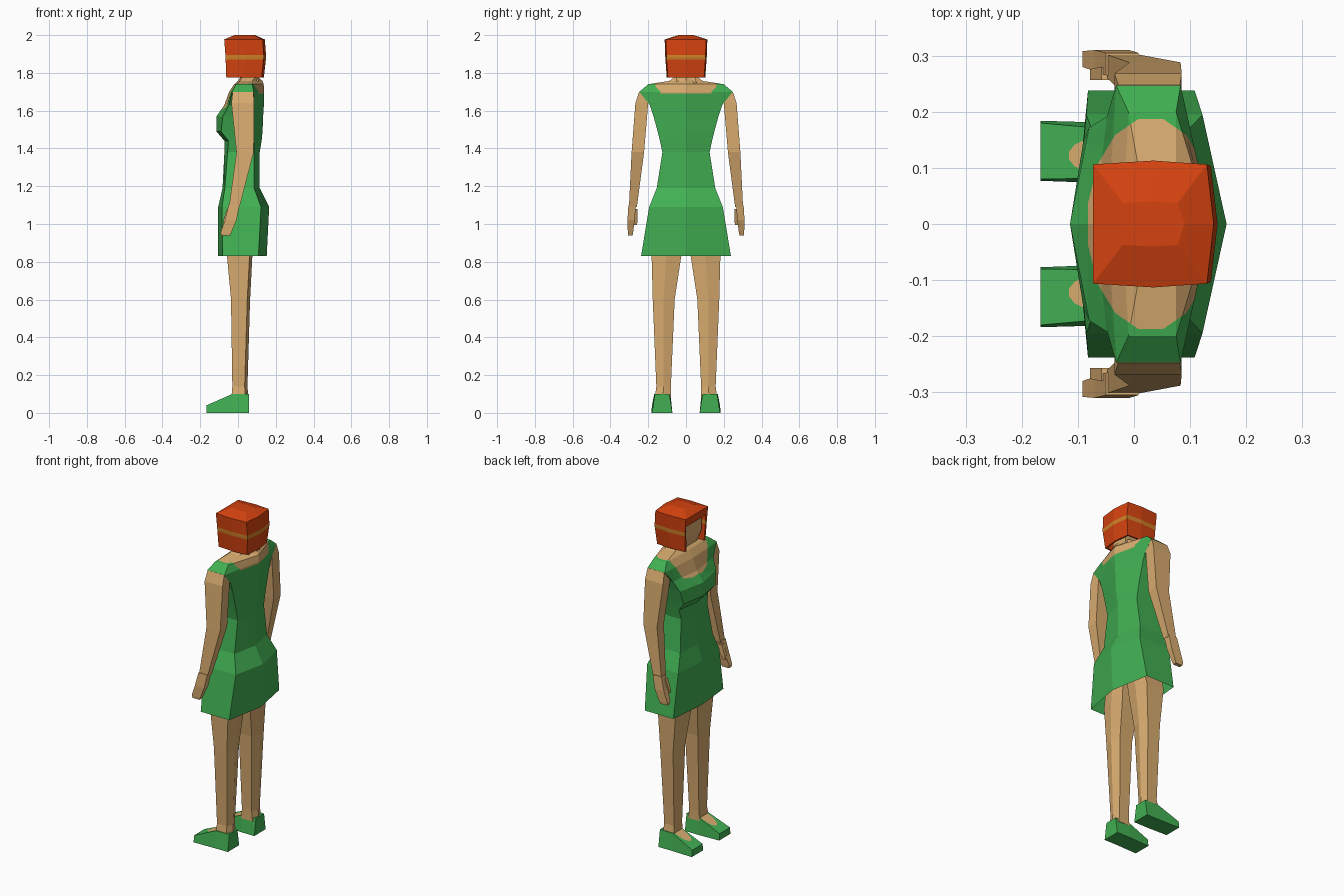
import bpy, bmesh, math
from mathutils import Vector

if "Cube" in bpy.data.objects:
    bpy.data.objects.remove(bpy.data.objects["Cube"])


def material(name, rgb):
    m = bpy.data.materials.new(name)
    m.diffuse_color = (*rgb, 1)
    m.use_nodes = True
    m.node_tree.nodes["Principled BSDF"].inputs["Base Color"].default_value = m.diffuse_color
    return m


SKIN = material("skin tan", (0.69, 0.41, 0.16))
GREEN = material("dress green", (0.053, 0.43, 0.085))
HAIR = material("hair orange red", (0.66, 0.055, 0.005))
GOLD = material("band gold", (0.62, 0.22, 0.02))


def loft(rings):
    """Closed skin through a list of equal-length point rings."""
    bm = bmesh.new()
    vs = [[bm.verts.new(p) for p in ring] for ring in rings]
    n = len(vs[0])
    for a, b in zip(vs, vs[1:]):
        for i in range(n):
            j = (i + 1) % n
            bm.faces.new((a[i], a[j], b[j], b[i]))
    bm.faces.new(vs[0])
    bm.faces.new(vs[-1])
    bmesh.ops.recalc_face_normals(bm, faces=bm.faces[:])
    return bm


def cut(bm, co, no, keep=lambda c: True):
    """Slice the faces accepted by keep() with a plane."""
    faces = [f for f in bm.faces if keep(f.calc_center_median())]
    geom = set(faces)
    for f in faces:
        geom.update(f.edges)
        geom.update(f.verts)
    bmesh.ops.bisect_plane(bm, geom=list(geom), plane_co=co, plane_no=no, dist=1e-5)


def paint_oval(bm, cx, cy, rx, ry, keep, index):
    """Cut an oval, seen from above, into a mesh and colour its inside."""
    planes = []
    for k in range(16):
        a = 2 * math.pi * k / 16
        co = Vector((cx + rx * math.cos(a), cy + ry * math.sin(a), 0))
        no = Vector((math.cos(a) / rx, math.sin(a) / ry, 0)).normalized()
        planes.append((co, no))
        cut(bm, co, no, keep)
    for f in bm.faces:
        c = f.calc_center_median()
        if keep(c) and all((c - co).dot(no) < 0 for co, no in planes):
            f.material_index = index


def finish(name, bm, mats, mirror=False):
    me = bpy.data.meshes.new(name)
    bm.to_mesh(me)
    bm.free()
    for m in mats:
        me.materials.append(m)
    ob = bpy.data.objects.new(name, me)
    bpy.context.collection.objects.link(ob)
    if mirror:
        mod = ob.modifiers.new("mirror", 'MIRROR')
        mod.use_axis = (False, True, False)
        mod.use_mirror_merge = False
    return ob


def box_ring(z, x0, x1, y0, y1):
    return [(x0, y0, z), (x1, y0, z), (x1, y1, z), (x0, y1, z)]


def leg_ring(z, x0, x1, y0, y1):
    return [(x0, y0, z), (x1 - .015, y0, z), (x1, (y0 + y1) / 2, z), (x1 - .015, y1, z), (x0, y1, z)]


def body_ring(z, xf, xfc, xbc, xb, y):
    return [(xf, 0, z), (xfc, y, z), (xbc, y, z), (xb, 0, z), (xbc, -y, z), (xfc, -y, z)]


# Dress and shoulders: one hull, open at the hem, with a skin neckline
body = loft([body_ring(*r) for r in [
    (0.83, -.105, -.082, .108, .152, .238),
    (1.09, -.105, -.085, .122, .165, .195),
    (1.19, -.082, -.070, .085, .115, .155),
    (1.38, -.072, -.055, .085, .115, .125),
    (1.44, -.072, -.050, .085, .125, .138),
    (1.49, -.114, -.090, .085, .130, .150),
    (1.57, -.114, -.080, .085, .133, .172),
    (1.63, -.072, -.048, .085, .137, .192),
    (1.70, -.047, -.032, .083, .138, .247),
    (1.74, -.020, -.010, .075, .136, .200),
    (1.757, .000, .010, .075, .130, .090),
    (1.775, .010, .020, .090, .110, .065)]])
bmesh.ops.delete(body, geom=[f for f in body.faces if f.calc_center_median().z < .835], context='FACES')
cut(body, (0, 0, 1.69), (0, 0, 1))
paint_oval(body, .03, 0, .112, .187,
           lambda c: c.z > 1.69 or (c.z > 1.58 and c.x < .03), 1)
finish("dress", body, [GREEN, SKIN])

# Neck and head
finish("neck", loft([box_ring(1.74, .015, .11, -.055, .055),
                     box_ring(1.82, .02, .10, -.05, .05)]), [SKIN])
finish("head", loft([box_ring(*r) for r in [
    (1.78, -.035, .10, -.05, .05), (1.84, -.048, .11, -.078, .078),
    (1.95, -.048, .11, -.08, .08)]]), [SKIN])


# Hair: domed shell with an open front and a gold band
def hair_ring(z, x0, x1, y):
    xm, yc = (x0 + x1) / 2, y * .94
    xb = x1 - .012
    return [(x0, -yc, z), (xm, -y, z), (xb, -yc, z), (x1, 0, z), (xb, yc, z), (xm, y, z), (x0, yc, z)]


hair = loft([hair_ring(*r) for r in [
    (1.775, -.062, .137, .102), (1.885, -.066, .149, .110),
    (1.977, -.073, .142, .113), (2.0, -.02, .09, .04)]])
for z in (1.872, 1.896, 1.93):
    cut(hair, (0, 0, z), (0, 0, 1))
drop = []
for f in hair.faces:
    c = f.calc_center_median()
    if c.z < 1.776 or (f.normal.x < -.9 and c.z < 1.93):
        drop.append(f)
    elif 1.872 < c.z < 1.896:
        f.material_index = 1
bmesh.ops.delete(hair, geom=drop, context='FACES')
shell = finish("hair", hair, [HAIR, GOLD]).modifiers.new("thickness", 'SOLIDIFY')
shell.thickness = .012
shell.offset = -1

# Arms, hands and thumbs
finish("arm", loft([box_ring(*r) for r in [
    (1.70, -.028, .082, .20, .248), (1.64, -.035, .085, .20, .268),
    (1.38, -.008, .083, .222, .288), (1.09, -.048, .008, .26, .302)]]), [SKIN], True)
finish("hand", loft([box_ring(*r) for r in [
    (1.10, -.050, .008, .265, .305), (1.02, -.070, -.008, .272, .310),
    (.955, -.092, -.035, .280, .308), (.938, -.088, -.042, .283, .306)]]), [SKIN], True)
finish("thumb", loft([box_ring(*r) for r in [
    (1.08, -.058, -.025, .257, .28), (1.02, -.078, -.05, .257, .276),
    (.995, -.078, -.06, .259, .275)]]), [SKIN], True)

# Legs
finish("leg", loft([leg_ring(*r) for r in [
    (.08, -.035, .055, .08, .165), (.14, -.03, .05, .08, .157),
    (.60, -.037, .064, .06, .176), (.83, -.058, .076, .025, .182),
    (1.02, -.07, .085, .005, .14)]]), [SKIN], True)

# Shoes with a skin opening over the instep
shoe = loft([[(x, y0, 0), (x, y1, 0), (x, t1, z), (x, t0, z)] for x, y0, y1, t0, t1, z in [
    (-.167, .077, .184, .08, .18, .04),
    (-.03, .072, .18, .082, .168, .10),
    (.058, .072, .18, .088, .165, .10)]])
paint_oval(shoe, -.05, .122, .066, .034, lambda c: c.z > .065 and .085 < c.y < .165, 1)
finish("shoe", shoe, [GREEN, SKIN], True)
